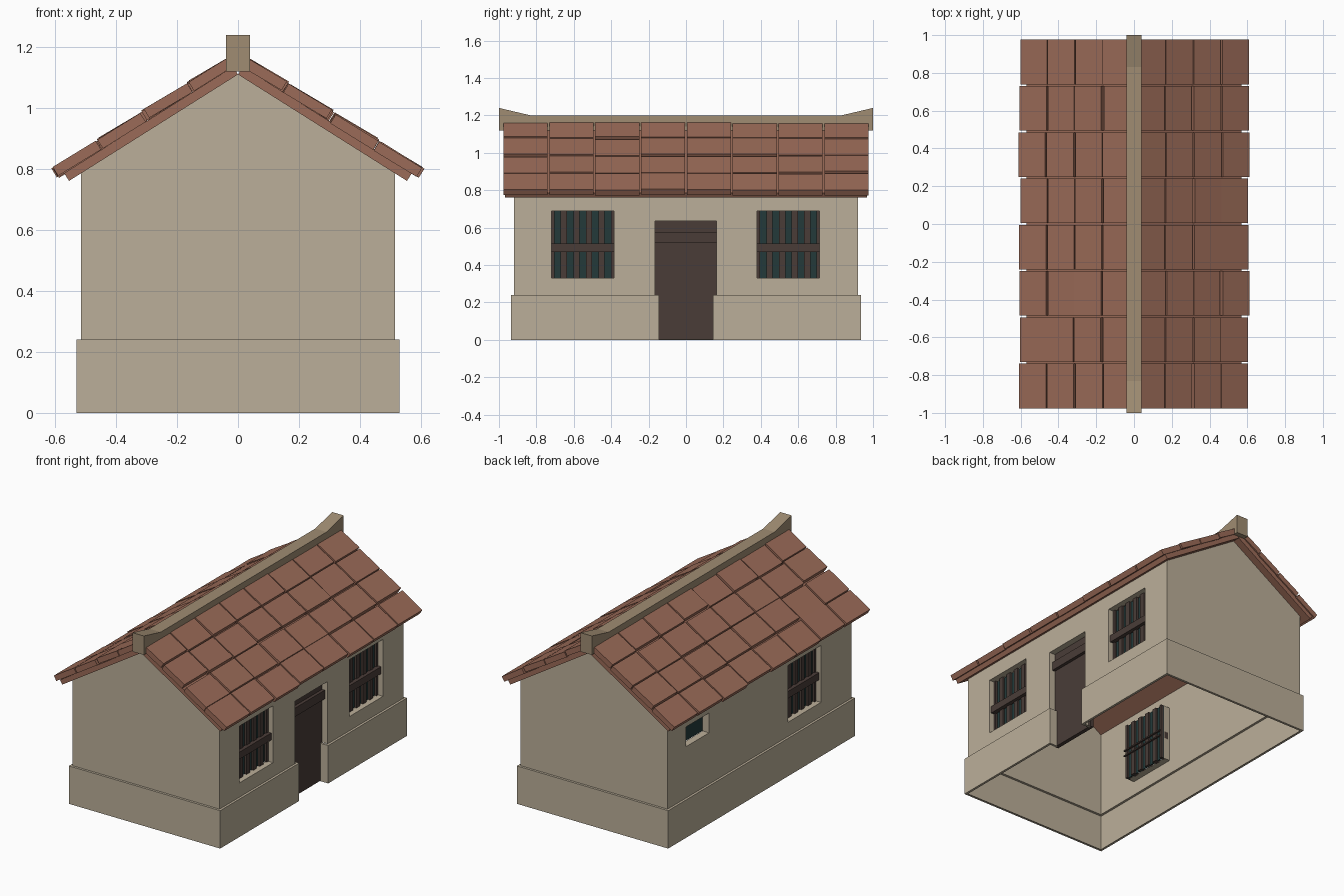
import bpy, bmesh, math, random
from mathutils import Vector, Matrix

random.seed(4)
cube = bpy.data.objects.get("Cube")
if cube:
    bpy.data.objects.remove(cube, do_unlink=True)


def material(name, rgb):
    m = bpy.data.materials.new(name)
    m.use_nodes = True
    m.diffuse_color = (*rgb, 1)
    bsdf = m.node_tree.nodes["Principled BSDF"]
    bsdf.inputs["Base Color"].default_value = (*rgb, 1)
    bsdf.inputs["Roughness"].default_value = 0.9
    return m


PLASTER = material("tan plaster", (0.50, 0.43, 0.32))
RIDGE = material("ridge clay", (0.35, 0.265, 0.17))
TILE = material("terracotta", (0.33, 0.148, 0.098))
WOOD = material("dark wood", (0.068, 0.046, 0.039))
GLASS = material("dark teal glass", (0.017, 0.042, 0.042))

WALL_X, WALL_Y = 0.515, 0.92       # wall half sizes
STEP, PLINTH_Z = 0.015, 0.24       # plinth overhang and height
PEAK, SLOPE = 1.11, 0.63           # underside of roof
EAVE = PEAK - SLOPE * WALL_X
INNER_X = 0.47                     # depth of window and door recesses
ANGLE = math.atan(SLOPE)


def finish(name, bm, mat, fix_normals=True):
    bmesh.ops.remove_doubles(bm, verts=bm.verts, dist=0.0001)
    if fix_normals:
        bmesh.ops.recalc_face_normals(bm, faces=bm.faces)
    mesh = bpy.data.meshes.new(name)
    bm.to_mesh(mesh)
    bm.free()
    mesh.materials.append(mat)
    ob = bpy.data.objects.new(name, mesh)
    bpy.context.collection.objects.link(ob)
    return ob


def face(bm, pts):
    return bm.faces.new([bm.verts.new(p) for p in pts])


def add_box(bm, lo, hi, matrix=Matrix()):
    lo, hi = Vector(lo), Vector(hi)
    scale = Matrix.Diagonal((*(hi - lo), 1))
    bmesh.ops.create_cube(bm, size=1, matrix=matrix @ Matrix.Translation((lo + hi) / 2) @ scale)


def side_box(bm, side, x, y, z):
    """Box on a long wall; x is measured outwards from the middle."""
    xs = sorted((side * x[0], side * x[1]))
    add_box(bm, (xs[0], y[0], z[0]), (xs[1], y[1], z[1]))


# Openings in each long wall: y range, z range
DOOR = (-0.165, 0.162, PLINTH_Z, 0.635)
RIGHT_WINDOWS = [(-0.72, -0.385, 0.33, 0.69), (0.38, 0.715, 0.33, 0.69)]
BACK_WINDOW = (-0.615, -0.285, 0.33, 0.69)
SMALL_WINDOW = (0.505, 0.735, 0.565, 0.69)


# Long walls: thin sheets with recessed openings
def long_wall(bm, side, holes):
    ys = sorted({-WALL_Y, WALL_Y, *(v for h in holes for v in h[:2])})
    zs = sorted({PLINTH_Z, EAVE, *(v for h in holes for v in h[2:])})
    x, xi = side * WALL_X, side * INNER_X
    for y0, y1 in zip(ys, ys[1:]):
        for z0, z1 in zip(zs, zs[1:]):
            cy, cz = (y0 + y1) / 2, (z0 + z1) / 2
            if any(h[0] < cy < h[1] and h[2] < cz < h[3] for h in holes):
                continue
            face(bm, [(x, y0, z0), (x, y1, z0), (x, y1, z1), (x, y0, z1)])
    for y0, y1, z0, z1 in holes:
        ring = [(y0, z0), (y1, z0), (y1, z1), (y0, z1)]
        for i, (a, b) in enumerate(zip(ring, ring[1:] + ring[:1])):
            if i == 0 and z0 == PLINTH_Z:
                continue
            face(bm, [(x, *a), (x, *b), (xi, *b), (xi, *a)])


bm = bmesh.new()
long_wall(bm, 1, [DOOR, *RIGHT_WINDOWS])
long_wall(bm, -1, [BACK_WINDOW, SMALL_WINDOW])
for y in (-WALL_Y, WALL_Y):
    face(bm, [(-WALL_X, y, PLINTH_Z), (WALL_X, y, PLINTH_Z), (WALL_X, y, EAVE),
              (0, y, PEAK), (-WALL_X, y, EAVE)])
finish("walls", bm, PLASTER)


# Plinth: a stepped skirt running from one door jamb around to the other
def plinth_path(grow):
    px, py, door = WALL_X + grow, WALL_Y + grow, 0.16 - grow
    half = [(INNER_X, door), (px, door), (px, py), (-px, py)]
    return half + [(x, -y) for x, y in reversed(half)]


bm = bmesh.new()
outer, inner = plinth_path(STEP), plinth_path(0)
rows = [[(x, y, 0) for x, y in inner], [(x, y, 0) for x, y in outer],
        [(x, y, PLINTH_Z) for x, y in outer], [(x, y, PLINTH_Z) for x, y in inner]]
for low, high in zip(rows, rows[1:]):
    for i in range(len(low) - 1):
        face(bm, [low[i], low[i + 1], high[i + 1], high[i]])
finish("plinth", bm, PLASTER)

# Door with a lintel board
bm = bmesh.new()
side_box(bm, 1, (0.45, 0.475), DOOR[:2], (0.002, DOOR[3]))
side_box(bm, 1, (0.475, 0.495), DOOR[:2], (0.52, 0.575))
finish("door", bm, WOOD)


# Windows: glass pane, vertical bars and one cross board
def window(name, side, hole, bars=5):
    y0, y1, z0, z1 = hole
    bm = bmesh.new()
    side_box(bm, side, (0.462, 0.468), (y0, y1), (z0, z1))
    finish(name + "_glass", bm, GLASS)
    if not bars:
        return
    bm = bmesh.new()
    pitch = (y1 - y0) / bars
    for i in range(bars + 1):
        c = y0 + i * pitch
        span = (max(y0, c - pitch / 4), min(y1, c + pitch / 4))
        side_box(bm, side, (0.45, 0.482), span, (z0, z1))
    side_box(bm, side, (0.475, 0.503), (y0, y1), (0.47, 0.515))
    for z in (0.472, 0.507):
        side_box(bm, side, (0.435, 0.445), (y0, y1), (z, z + 0.008))
    finish(name + "_bars", bm, WOOD)


window("right_front_window", 1, RIGHT_WINDOWS[0])
window("right_back_window", 1, RIGHT_WINDOWS[1])
window("left_window", -1, BACK_WINDOW)
window("small_window", -1, SMALL_WINDOW, bars=0)

# Roof: a sloping board on each side, covered with slightly uneven tiles
COURSES, COLUMNS = 4, 8
EAVE_U, PITCH_U, PITCH_Y = 0.677, 0.175, 0.245
for side, label in ((1, "right"), (-1, "left")):
    turn = Matrix.Rotation(ANGLE, 4, "Y")
    frame = Matrix.Translation((0, 0, PEAK)) @ turn
    if side < 0:
        frame = Matrix.Rotation(math.pi, 4, "Z") @ frame
    bm = bmesh.new()
    add_box(bm, (0, -0.968, 0), (0.655, 0.968, 0.03), frame)
    finish(label + "_roof_board", bm, TILE)

    bm = bmesh.new()
    for row in range(COURSES):
        end = EAVE_U - row * PITCH_U
        start = max(0.0, end - PITCH_U + 0.01)
        for col in range(COLUMNS):
            y = (col - (COLUMNS - 1) / 2) * PITCH_Y
            shift = Matrix.Translation((start + random.uniform(-0.005, 0.006), y,
                                        0.028 + random.uniform(-0.003, 0.003)))
            tilt = Matrix.Rotation(math.radians(random.uniform(-1.8, 0.3)), 4, "Y")
            add_box(bm, (0, -0.118, 0), (end - start, 0.118, 0.034), frame @ shift @ tilt)
    finish(label + "_roof_tiles", bm, TILE)

# Ridge beam with upswept ends
bm = bmesh.new()
profile = [(-1, 1.12), (1, 1.12), (1, 1.24), (0.83, 1.2), (-0.83, 1.2), (-1, 1.24)]
cap = face(bm, [(-0.04, y, z) for y, z in profile])
extruded = bmesh.ops.extrude_face_region(bm, geom=[cap], use_keep_orig=True)
moved = [v for v in extruded["geom"] if isinstance(v, bmesh.types.BMVert)]
bmesh.ops.translate(bm, verts=moved, vec=(0.08, 0, 0))
finish("ridge_beam", bm, RIDGE)
